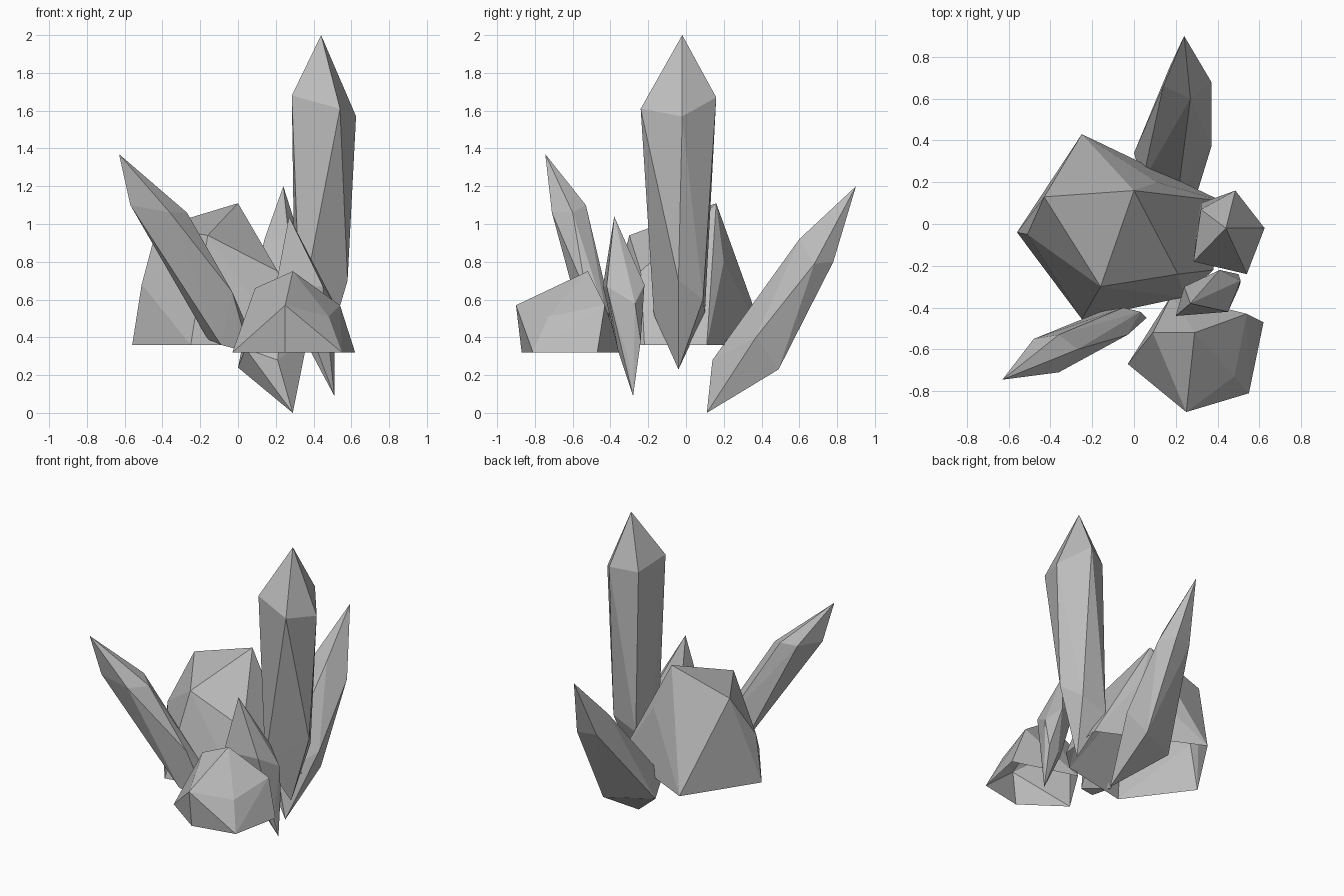
import bpy
import bmesh

# Remove the default cube
default_cube = bpy.data.objects.get("Cube")
if default_cube:
    bpy.data.objects.remove(default_cube, do_unlink=True)

# Single grey mineral colour
stone_grey = bpy.data.materials.new("stone_grey")
stone_grey.use_nodes = True
grey = (0.5, 0.5, 0.5, 1.0)
stone_grey.diffuse_color = grey
shader = stone_grey.node_tree.nodes["Principled BSDF"]
shader.inputs["Base Color"].default_value = grey
shader.inputs["Roughness"].default_value = 0.8


def faceted_solid(name, corners, open_base=False):
    """Wrap the corner points in a flat-faced convex shell."""
    bm = bmesh.new()
    for corner in corners:
        bm.verts.new(corner)
    hull = bmesh.ops.convex_hull(bm, input=bm.verts)
    inner = {v for v in hull["geom_interior"] + hull["geom_unused"]
             if isinstance(v, bmesh.types.BMVert)}
    bmesh.ops.delete(bm, geom=list(inner), context="VERTS")
    bmesh.ops.recalc_face_normals(bm, faces=bm.faces)
    bm.normal_update()
    if open_base:
        base = [f for f in bm.faces if f.normal.z < -0.99]
        bmesh.ops.delete(bm, geom=base, context="FACES")
    mesh = bpy.data.meshes.new(name)
    bm.to_mesh(mesh)
    bm.free()
    mesh.materials.append(stone_grey)
    solid = bpy.data.objects.new(name, mesh)
    bpy.context.scene.collection.objects.link(solid)


def crystal(name, foot, lower_ring, upper_ring, tip):
    """Pointed shard: two five-sided cross-sections between foot and tip."""
    faceted_solid(name, [foot, *lower_ring, *upper_ring, tip])


def boulder(name, base_height, base_outline, crown):
    """Hollow rock with a flat open base and a few raised crown corners."""
    base = [(x, y, base_height) for x, y in base_outline]
    faceted_solid(name, base + crown, open_base=True)


# Tall upright crystal
crystal(
    "tall_crystal",
    foot=(.44, -.04, .23),
    lower_ring=[(.58, -.04, .7), (.33, -.17, .52), (.3, -.04, .6),
                (.32, .1, .53), (.5, .09, .6)],
    upper_ring=[(.54, -.24, 1.61), (.625, -.02, 1.57), (.485, .16, 1.67),
                (.32, .07, 1.64), (.285, -.18, 1.68)],
    tip=(.44, -.02, 2),
)

# Crystal leaning backwards
crystal(
    "back_crystal",
    foot=(.29, .11, 0),
    lower_ring=[(.37, .37, .4), (.3, .49, .23), (0, .34, .24),
                (.04, .2, .34), (.21, .14, .28)],
    upper_ring=[(.37, .68, .79), (.3, .78, .8), (.17, .75, .8),
                (.14, .66, .92), (.27, .6, .92)],
    tip=(.24, .9, 1.2),
)

# Crystal leaning out to the front and side
crystal(
    "side_crystal",
    foot=(.06, -.45, .32),
    lower_ring=[(-.05, -.4, .55), (-.03, -.53, .64), (-.09, -.52, .36),
                (-.16, -.42, .39), (.03, -.42, .5)],
    upper_ring=[(-.57, -.7, 1.1), (-.36, -.71, 1.06), (-.27, -.6, 1.06),
                (-.36, -.53, 1.1), (-.48, -.55, 1.1)],
    tip=(-.63, -.745, 1.37),
)

# Small crystal between the boulders
crystal(
    "small_crystal",
    foot=(.51, -.28, .09),
    lower_ring=[(.42, -.36, .33), (.36, -.3, .38), (.42, -.25, .36),
                (.5, -.24, .38), (.5, -.31, .3)],
    upper_ring=[(.2, -.44, .67), (.24, -.3, .78), (.41, -.22, .68),
                (.51, -.27, .58), (.45, -.42, .67)],
    tip=(.27, -.38, 1.04),
)

# Large boulder behind the crystals
boulder(
    "large_boulder",
    base_height=.36,
    base_outline=[(-.56, -.04), (-.25, .43), (.42, .11), (.38, -.22),
                  (.24, -.35), (-.25, -.455)],
    crown=[(0, .16, 1.11), (-.43, .13, .98), (-.16, -.3, .94),
           (.21, -.24, .75), (.11, .2, .8), (-.51, -.05, .68)],
)

# Front boulder
boulder(
    "front_boulder",
    base_height=.32,
    base_outline=[(-.03, -.67), (.25, -.87), (.55, -.81), (.62, -.47),
                  (.18, -.34)],
    crown=[(.29, -.52, .75), (.25, -.9, .57), (.09, -.52, .66),
           (.54, -.43, .57), (.48, -.73, .51)],
)
